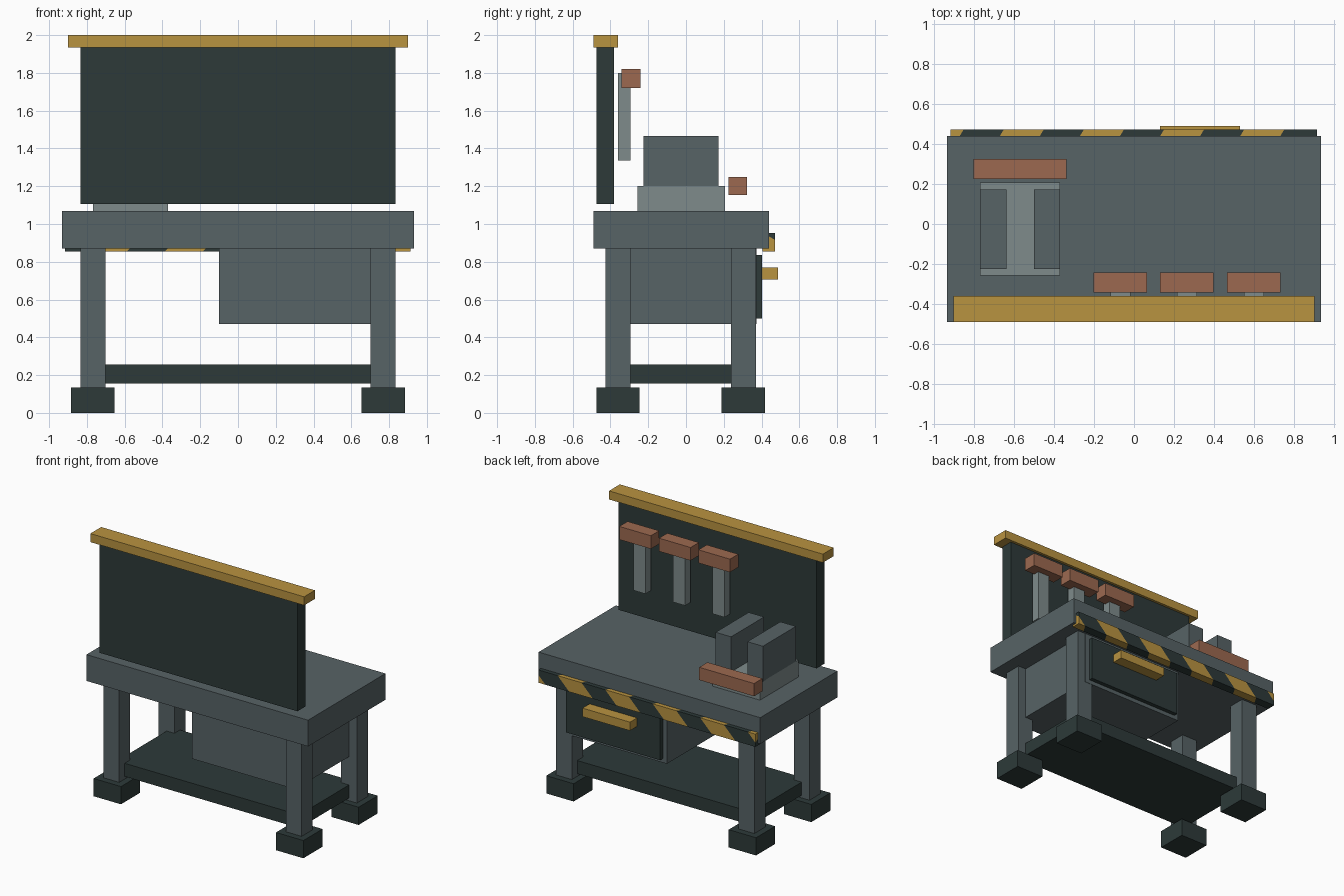
import bpy, bmesh
from mathutils import Vector

if "Cube" in bpy.data.objects:
    bpy.data.objects.remove(bpy.data.objects["Cube"])


def mat(name, r, g, b):
    m = bpy.data.materials.new(name)
    lin = [((c / 255 + 0.055) / 1.055) ** 2.4 for c in (r, g, b)]
    m.diffuse_color = (*lin, 1)
    m.use_nodes = True
    m.node_tree.nodes["Principled BSDF"].inputs["Base Color"].default_value = m.diffuse_color
    return m


STEEL = mat("steel_grey", 87, 99, 102)
DARK = mat("dark_green", 45, 58, 57)
YELLOW = mat("ochre_yellow", 185, 147, 64)
BROWN = mat("copper_brown", 156, 105, 80)
LIGHT = mat("light_grey", 126, 139, 139)


def box(name, material, x, y, z):
    """Axis-aligned block from (min, max) ranges."""
    bm = bmesh.new()
    bmesh.ops.create_cube(bm, size=1)
    for v in bm.verts:
        v.co = [r[0] if c < 0 else r[1] for c, r in zip(v.co, (x, y, z))]
    me = bpy.data.meshes.new(name)
    bm.to_mesh(me)
    bm.free()
    me.materials.append(material)
    ob = bpy.data.objects.new(name, me)
    bpy.context.collection.objects.link(ob)
    return ob


# Bench top, legs, feet, lower shelf
box("bench_top", STEEL, (-0.933, 0.933), (-0.49, 0.44), (0.87, 1.07))
for side, s in (("left", -1), ("right", 1)):
    for end, cy in (("front", -0.36), ("back", 0.304)):
        cx = s * 0.768
        box(f"{end}_{side}_leg", STEEL, (cx - 0.066, cx + 0.066),
            (cy - 0.066, cy + 0.066), (0.13, 0.88))
        box(f"{end}_{side}_foot", DARK, (cx - 0.115, cx + 0.115),
            (cy - 0.115, cy + 0.115), (0, 0.135))
box("lower_shelf", DARK, (-0.768, 0.768), (-0.36, 0.305), (0.155, 0.255))

# Drawer cabinet
box("drawer_cabinet", STEEL, (-0.10, 0.768), (-0.41, 0.372), (0.47, 0.88))
box("drawer_front", DARK, (-0.065, 0.73), (0.365, 0.403), (0.50, 0.835))
box("drawer_handle", YELLOW, (0.13, 0.53), (0.40, 0.488), (0.705, 0.77))

# Hazard rail, cut by slanted planes and coloured in alternation
rail = box("hazard_rail", DARK, (-0.915, 0.913), (0.405, 0.472), (0.855, 0.952))
rail.data.materials.append(YELLOW)
slant = Vector((1, -0.6, -1))
bm = bmesh.new()
bm.from_mesh(rail.data)
for i in range(-6, 8):
    bmesh.ops.bisect_plane(bm, geom=bm.verts[:] + bm.edges[:] + bm.faces[:],
                           plane_co=(-0.05 + 0.2 * i, 0.472, 0.952), plane_no=slant)
for f in bm.faces:
    offset = (f.calc_center_median() - Vector((-0.05, 0.472, 0.952))).dot(slant)
    f.material_index = int((offset // 0.2) % 2)
bm.to_mesh(rail.data)
bm.free()

# Tool panel with top trim
box("tool_panel", DARK, (-0.833, 0.833), (-0.475, -0.38), (1.105, 1.94))
box("panel_trim", YELLOW, (-0.90, 0.90), (-0.49, -0.36), (1.935, 2.0))

# Hanging tools
for i, cx in enumerate((-0.068, 0.264, 0.598)):
    box(f"tool_blade_{i + 1}", LIGHT, (cx - 0.05, cx + 0.05), (-0.36, -0.295), (1.335, 1.80))
    box(f"tool_grip_{i + 1}", BROWN, (cx - 0.133, cx + 0.133), (-0.342, -0.242), (1.72, 1.82))

# Vise
box("vise_base", LIGHT, (-0.768, -0.37), (-0.258, 0.207), (1.06, 1.20))
box("vise_jaw_left", STEEL, (-0.768, -0.637), (-0.225, 0.172), (1.195, 1.467))
box("vise_jaw_right", STEEL, (-0.50, -0.37), (-0.225, 0.172), (1.195, 1.467))
box("vise_handle", BROWN, (-0.80, -0.338), (0.224, 0.324), (1.153, 1.25))
